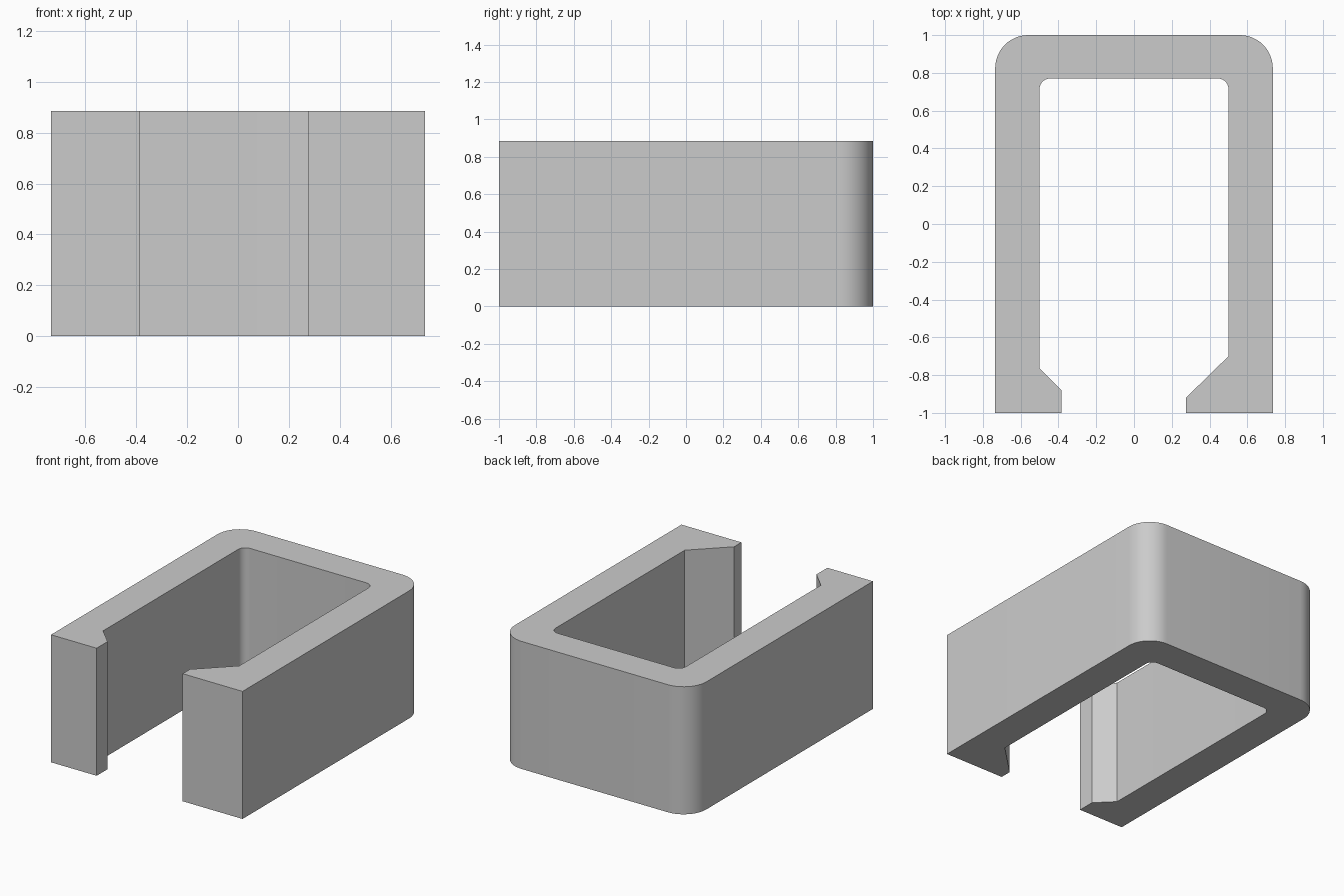
import bpy
import bmesh
from math import cos, sin, radians
from mathutils import Vector

cube = bpy.data.objects.get("Cube")
if cube:
    bpy.data.objects.remove(cube, do_unlink=True)

HEIGHT = 0.885
HALF_WIDTH = 0.735
INNER_HALF = 0.5
BACK = 1.0
INNER_BACK = 0.77
FRONT = -1.0


def arc(cx, cy, radius, start, end, steps=12):
    """Points of a rounded corner, from start to end angle in degrees."""
    angles = [radians(start + (end - start) * i / steps) for i in range(steps + 1)]
    return [(cx + radius * cos(a), cy + radius * sin(a)) for a in angles]


def make_material(name, colour):
    mat = bpy.data.materials.new(name)
    mat.use_nodes = True
    mat.diffuse_color = colour
    mat.node_tree.nodes["Principled BSDF"].inputs["Base Color"].default_value = colour
    return mat


def extrude_profile(name, points, height, mat):
    bm = bmesh.new()
    base = bm.faces.new([bm.verts.new((x, y, 0)) for x, y in points])
    top = bmesh.ops.extrude_face_region(bm, geom=[base], use_keep_orig=True)
    moved = [v for v in top["geom"] if isinstance(v, bmesh.types.BMVert)]
    bmesh.ops.translate(bm, verts=moved, vec=Vector((0, 0, height)))
    bmesh.ops.recalc_face_normals(bm, faces=bm.faces[:])
    mesh = bpy.data.meshes.new(name)
    bm.to_mesh(mesh)
    bm.free()
    mesh.materials.append(mat)
    obj = bpy.data.objects.new(name, mesh)
    bpy.context.collection.objects.link(obj)
    return obj


# Rounded outside, running anticlockwise from the front right foot
R = 0.175
outer = [(HALF_WIDTH, FRONT)]
outer += arc(HALF_WIDTH - R, BACK - R, R, 0, 90)
outer += arc(R - HALF_WIDTH, BACK - R, R, 90, 180)
outer += [(-HALF_WIDTH, FRONT)]

# Small lip, inner channel with tight corners, large lip
r = 0.055
small_lip = [(-0.385, FRONT), (-0.385, -0.88), (-INNER_HALF, -0.765)]
inner = arc(r - INNER_HALF, INNER_BACK - r, r, 180, 90)
inner += arc(INNER_HALF - r, INNER_BACK - r, r, 90, 0)
large_lip = [(INNER_HALF, -0.7), (0.275, -0.92), (0.275, FRONT)]

grey = make_material("light grey", (0.6, 0.6, 0.6, 1))
clip = extrude_profile("channel_clip", outer + small_lip + inner + large_lip, HEIGHT, grey)

# Smooth corners, sharp edges
bpy.ops.object.select_all(action="DESELECT")
clip.select_set(True)
bpy.context.view_layer.objects.active = clip
bpy.ops.object.shade_smooth_by_angle(angle=radians(30))
